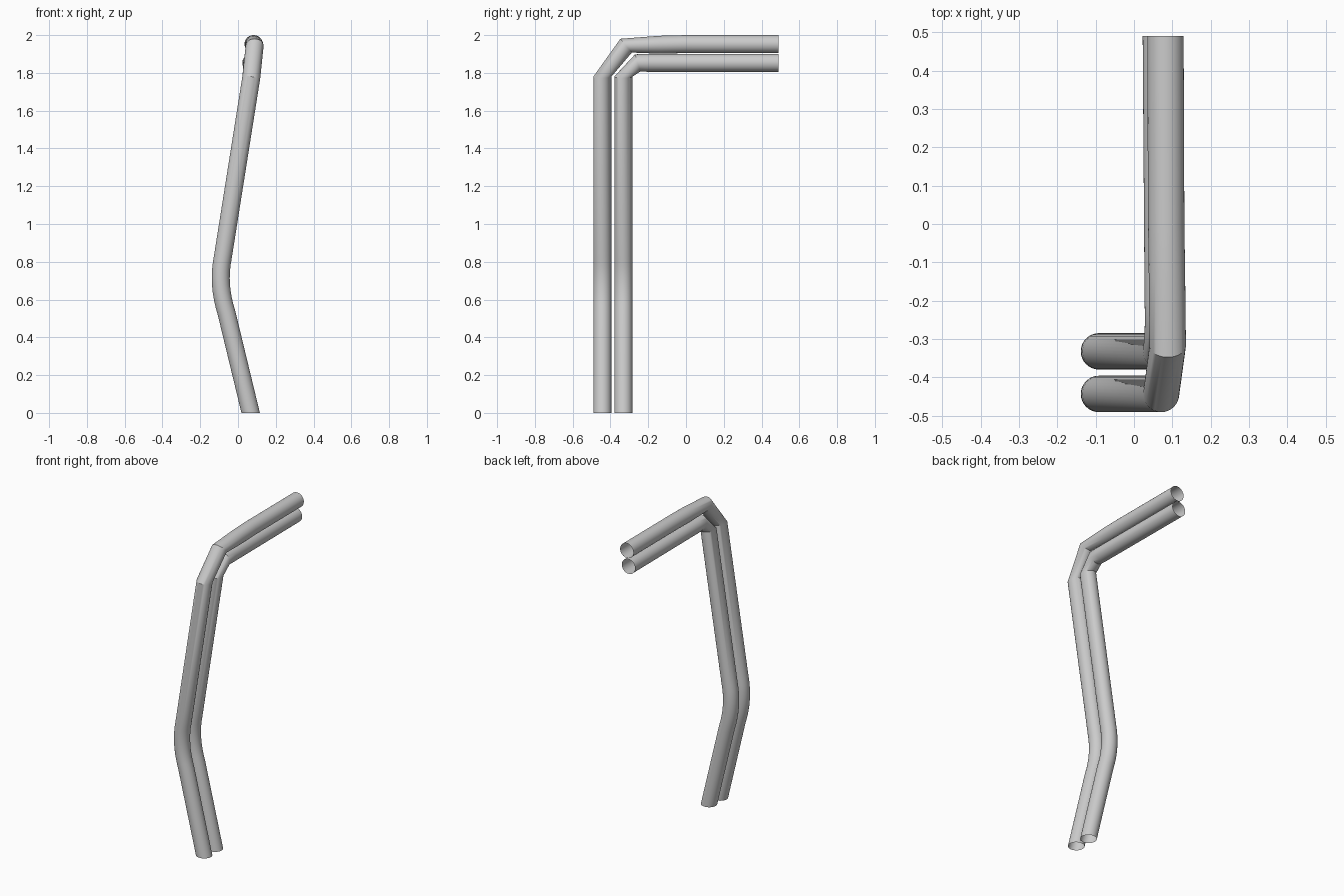
import bpy
import bmesh
from math import cos, sin, pi
from mathutils import Vector

if "Cube" in bpy.data.objects:
    bpy.data.objects.remove(bpy.data.objects["Cube"])

RADIUS = 0.0475
SIDES = 32


def sweep_pipe(name, rings):
    """Open-ended tube through (centre, normal) rings; the first ring is cut flat at z = 0."""
    bm = bmesh.new()
    n_prev = rings[0][1].normalized()
    u = Vector((0, 1, 0))
    previous = None
    for i, (centre, normal) in enumerate(rings):
        n = normal.normalized()
        u = n_prev.rotation_difference(n) @ u
        v = n.cross(u)
        ring = []
        for k in range(SIDES):
            a = 2 * pi * k / SIDES
            p = centre + (u * cos(a) + v * sin(a)) * RADIUS
            if i == 0:
                p -= n * (p.z / n.z)
            ring.append(bm.verts.new(p))
        if previous:
            for k in range(SIDES):
                j = (k + 1) % SIDES
                bm.faces.new((previous[k], previous[j], ring[j], ring[k]))
        previous, n_prev = ring, n
    bmesh.ops.recalc_face_normals(bm, faces=bm.faces)
    mesh = bpy.data.meshes.new(name)
    bm.to_mesh(mesh)
    bm.free()
    obj = bpy.data.objects.new(name, mesh)
    bpy.context.collection.objects.link(obj)
    bpy.ops.object.select_all(action='DESELECT')
    obj.select_set(True)
    bpy.context.view_layer.objects.active = obj
    bpy.ops.object.shade_smooth_by_angle(angle=pi / 6)
    return obj


def upright(y):
    """Rings of the leg: slanted foot, rounded knee, long slanted riser."""
    foot = Vector((0.067, y, 0))
    a = Vector((-0.061, y, 0.53))
    b = Vector((-0.109, y, 0.68))
    c = Vector((-0.081, y, 0.82))
    top = Vector((0.071, y, 1.78))
    rings = [(foot, a - foot)]
    for i in range(9):
        t = i / 8
        p = a * (1 - t) ** 2 + b * 2 * t * (1 - t) + c * t * t
        rings.append((p, (a - foot).normalized().lerp((top - c).normalized(), t)))
    rings.append((top, top - c))
    return rings


# Outer pipe: wide chamfered elbow, then the upper run
sweep_pipe("outer_pipe", upright(-0.443) + [
    (Vector((0.088, -0.317, 1.944)), Vector((0, 0.066, 0.055))),
    (Vector((0.086, -0.14, 1.949)), Vector((0, 1, 0.03))),
    (Vector((0.084, 0.0, 1.9525)), Vector((0, 1, 0))),
    (Vector((0.082, 0.49, 1.9525)), Vector((0, 1, 0))),
])

# Inner pipe: tight elbow, then the lower run
sweep_pipe("inner_pipe", upright(-0.332) + [
    (Vector((0.076, -0.256, 1.853)), Vector((0, 1, 0.3))),
    (Vector((0.075, -0.2, 1.853)), Vector((0, 1, 0))),
    (Vector((0.070, 0.49, 1.853)), Vector((0, 1, 0))),
])
